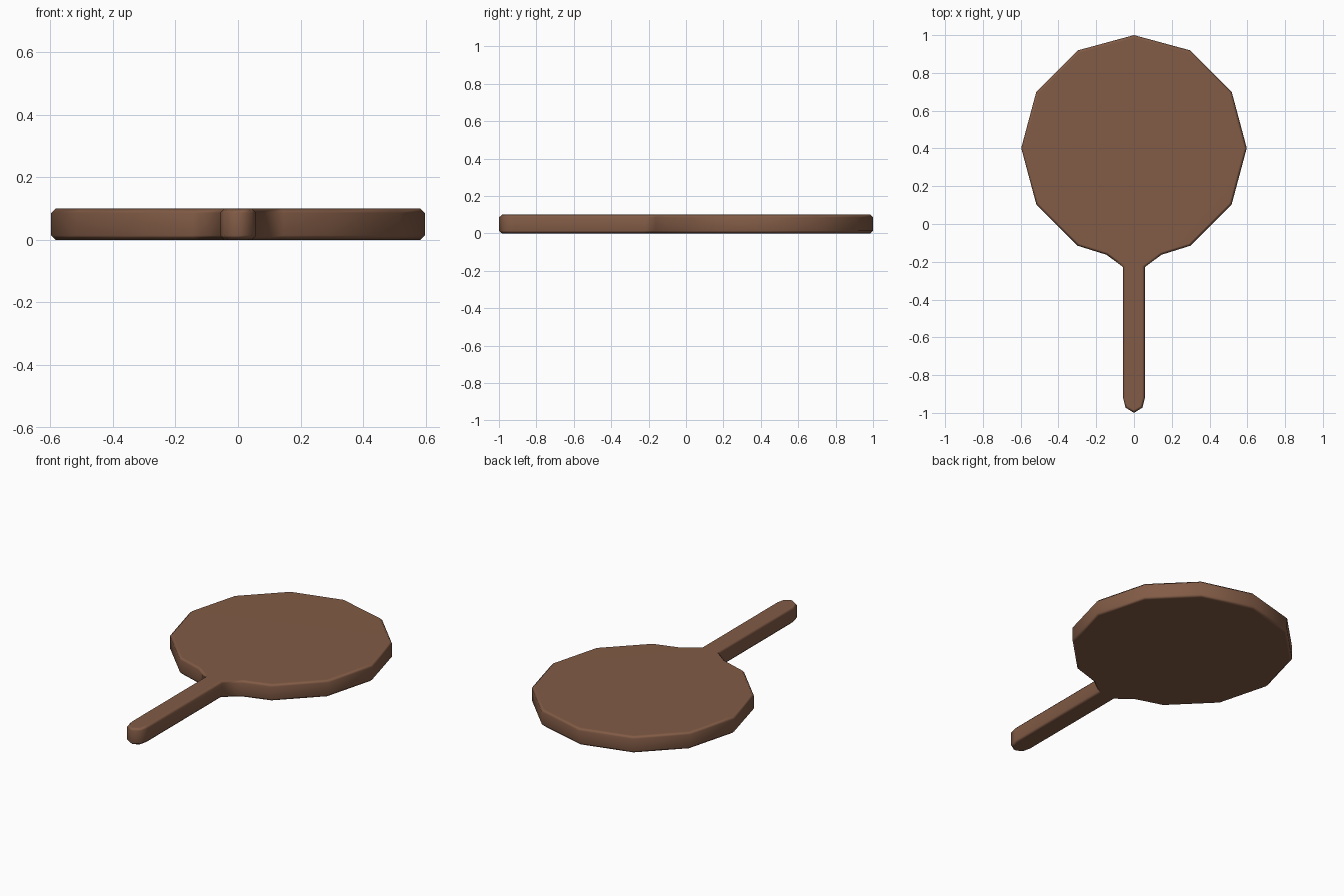
import bpy, bmesh, math

if "Cube" in bpy.data.objects:
    bpy.data.objects.remove(bpy.data.objects["Cube"])

# one flat colour
wood = bpy.data.materials.new("brown wood")
wood.diffuse_color = (0.223, 0.105, 0.061, 1)
wood.use_nodes = True
wood.node_tree.nodes["Principled BSDF"].inputs["Base Color"].default_value = wood.diffuse_color

# right half of the outline: twelve-sided blade, flared neck, rounded handle
R, CY, H = 0.597, 0.402, 0.10
half = [(R * math.sin(math.radians(a)), CY + R * math.cos(math.radians(a)))
        for a in range(30, 151, 30)]
half += [(0.145, -0.163), (0.058, -0.228), (0.058, -0.92), (0.045, -0.972)]
outline = [(0, 1.0)] + half + [(0, -1.0)] + [(-x, y) for x, y in reversed(half)]

# extrude the outline into a solid board
bm = bmesh.new()
base = bm.faces.new([bm.verts.new((x, y, 0)) for x, y in outline])
top = bmesh.ops.extrude_face_region(bm, geom=[base])["geom"]
bmesh.ops.translate(bm, vec=(0, 0, H),
                    verts=[v for v in top if isinstance(v, bmesh.types.BMVert)])
bmesh.ops.recalc_face_normals(bm, faces=bm.faces[:])

# chamfer the top and bottom rims
rims = [e for e in bm.edges if abs(e.verts[0].co.z - e.verts[1].co.z) < 1e-5]
bmesh.ops.bevel(bm, geom=rims, offset=0.014, segments=1, affect='EDGES', profile=0.5)
bmesh.ops.recalc_face_normals(bm, faces=bm.faces[:])

mesh = bpy.data.meshes.new("paddle_board")
bm.to_mesh(mesh)
bm.free()
mesh.materials.append(wood)
board = bpy.data.objects.new("paddle_board", mesh)
bpy.context.collection.objects.link(board)

# soft rim shading with flat broad faces
bpy.context.view_layer.objects.active = board
board.select_set(True)
bpy.ops.object.shade_smooth_by_angle(angle=math.radians(60))
wn = board.modifiers.new("flat_faces", 'WEIGHTED_NORMAL')
wn.keep_sharp = True
